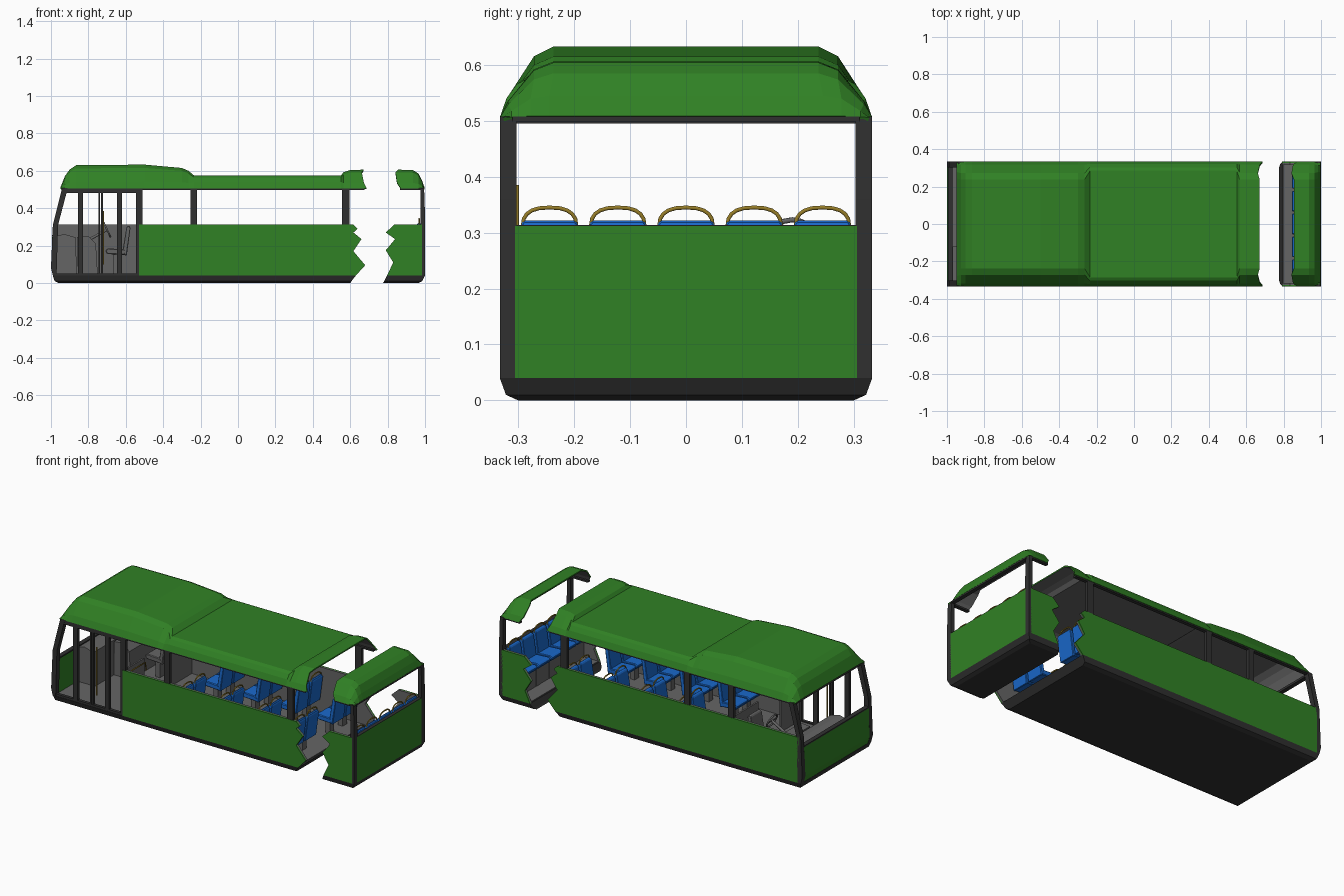
import bpy, bmesh, math
from mathutils import Vector, Matrix

if "Cube" in bpy.data.objects:
    bpy.data.objects.remove(bpy.data.objects["Cube"])


def material(name, rgb):
    m = bpy.data.materials.new(name)
    m.diffuse_color = (*rgb, 1)
    m.use_nodes = True
    m.node_tree.nodes["Principled BSDF"].inputs["Base Color"].default_value = m.diffuse_color
    return m


GREEN = material("green_paint", (0.03, 0.22, 0.018))
DARK = material("dark_trim", (0.03, 0.03, 0.03))
GREY = material("interior_grey", (0.13, 0.13, 0.13))
BLUE = material("seat_blue", (0.01, 0.14, 0.6))
YELLOW = material("rail_yellow", (0.3, 0.2, 0.02))


def mesh_object(name, verts, faces, mats, fix=True):
    me = bpy.data.meshes.new(name)
    me.from_pydata(verts, [], faces)
    if fix:
        bm = bmesh.new()
        bm.from_mesh(me)
        bmesh.ops.recalc_face_normals(bm, faces=bm.faces)
        bm.to_mesh(me)
        bm.free()
    for m in mats:
        me.materials.append(m)
    ob = bpy.data.objects.new(name, me)
    bpy.context.collection.objects.link(ob)
    return ob


def plate(name, pts, y0, y1, mat):
    """Extrude an XZ outline from y0 to y1."""
    n = len(pts)
    verts = [(x, y, z) for y in (y0, y1) for x, z in pts]
    faces = [list(range(n)), list(range(n, 2 * n))]
    faces += [[i, (i + 1) % n, n + (i + 1) % n, n + i] for i in range(n)]
    return mesh_object(name, verts, faces, [mat])


def box(name, x0, x1, y0, y1, z0, z1, mat):
    return plate(name, [(x0, z0), (x1, z0), (x1, z1), (x0, z1)], y0, y1, mat)


def tube(name, pts, r, mat, closed=False):
    cu = bpy.data.curves.new(name, 'CURVE')
    cu.dimensions = '3D'
    cu.bevel_depth = r
    cu.bevel_resolution = 1
    cu.use_fill_caps = True
    sp = cu.splines.new('POLY')
    sp.points.add(len(pts) - 1)
    for p, c in zip(sp.points, pts):
        p.co = (*c, 1)
    sp.use_cyclic_u = closed
    cu.materials.append(mat)
    ob = bpy.data.objects.new(name, cu)
    bpy.context.collection.objects.link(ob)
    bpy.ops.object.select_all(action='DESELECT')
    ob.select_set(True)
    bpy.context.view_layer.objects.active = ob
    bpy.ops.object.convert(target='MESH')


# Chassis skirts, chamfered underneath, each with a broken end
def skirt(name, rings):
    verts = [(x, y, z) for x0, x1, w, z in rings
             for x, y in ((x0, -w), (x1, -w), (x1, w), (x0, w))]
    n = len(rings)
    faces = [[0, 1, 2, 3], [4 * n - 4 + i for i in range(4)]]
    faces += [[4 * k + i, 4 * k + (i + 1) % 4, 4 * k + 4 + (i + 1) % 4, 4 * k + 4 + i]
              for k in range(n - 1) for i in range(4)]
    mesh_object(name, verts, faces, [DARK])


skirt("front_skirt", [(-.96, .60, .30, 0), (-.98, .607, .322, .01), (-.99, .63, .333, .04)])
skirt("rear_skirt", [(.775, .965, .30, 0), (.782, .985, .322, .01), (.797, 1, .333, .04)])
box("front_floor", -.98, .62, -.32, .32, .04, .046, GREY)
box("rear_floor", .80, .985, -.32, .32, .04, .046, GREY)

# Side walls: painted outside, grey lining inside, torn at the break
tear_a = [(.63, .04), (.68, .095), (.617, .17), (.66, .235), (.617, .27), (.64, .29), (.617, .312)]
tear_b = [(.835, .312), (.79, .27), (.84, .235), (.79, .175), (.83, .11), (.797, .04)]
for s, start in ((-1, -.53), (1, -.975)):
    front = [(start, .04)] + tear_a + [(start, .312)]
    rear = tear_b + [(.985, .04), (.985, .312)]
    for nm, outline in (("front", front), ("rear", rear)):
        plate(nm + "_side_panel", outline, s * .333, s * .325, GREEN)
        plate(nm + "_side_lining", outline, s * .325, s * .315, GREY)
box("rear_panel", .99, 1, -.306, .306, .04, .312, GREEN)
box("rear_lining", .982, .99, -.31, .31, .04, .312, GREY)
box("rear_window_sill", .98, 1.0, -.306, .306, .31, .314, DARK)
box("rear_window_header", .975, .998, -.31, .31, .499, .508, DARK)

# Pillars and window headers
for s in (-1, 1):
    for x0, x1 in ((-.545, -.51), (-.255, -.22), (.555, .595)):
        box("window_pillar", x0, x1, s * .331, s * .312, .31, .505, DARK)
    plate("rear_pillar", [(.978, .04), (1, .04), (1, .36), (.995, .508), (.975, .508)],
          s * .333, s * .303, DARK)
    plate("windscreen_pillar",
          [(-.99, .04), (-1, .08), (-.99, .31), (-.94, .508), (-.91, .508),
           (-.962, .31), (-.97, .04)], s * .333, s * .303, DARK)
    box("front_window_header", -.93, .675, s * .331, s * .31, .498, .508, DARK)
    box("rear_window_header_side", .865, .99, s * .331, s * .31, .498, .508, DARK)
box("windscreen_header", -.945, -.92, -.31, .31, .495, .508, DARK)

# Front end below the windscreen
plate("front_panel", [(-.988, .04), (-.999, .08), (-.993, .25), (-.975, .25), (-.975, .04)],
      -.305, .305, GREEN)
box("windscreen_sill", -.995, -.968, -.305, .305, .25, .258, DARK)

# Double door on the near side
for x in (-.842, -.633):
    box("door_post", x - .014, x + .014, -.331, -.313, .04, .5, DARK)
for x in (-.742, -.728):
    box("door_edge", x - .005, x + .005, -.329, -.315, .05, .49, DARK)
box("door_end_post", -.545, -.525, -.331, -.312, .04, .5, DARK)
box("door_header", -.935, -.51, -.332, -.31, .482, .508, DARK)
box("door_sill", -.97, -.53, -.331, -.312, .04, .052, DARK)


# Roof shell lofted through stations; each half section runs from eave to crown
def half(kind, x, top=.63, tear=(0, 0, 0, 0)):
    prof = {"bump": ((.333, 0), (.318, .3), (.272, .86), (.237, 1)),
            "low": ((.333, 0), (.321, .5), (.303, .86), (.285, 1)),
            "end": ((.328, 0), (.312, .3), (.278, .86), (.245, 1))}[kind]
    return [(x + t, w, .506 + (top - .506) * f) for (w, f), t in zip(prof, tear)]


def roof(name, stations):
    rows = [[(x, -w, z) for x, w, z in st] + [(x, w, z) for x, w, z in reversed(st)]
            for st in stations]
    n = len(rows[0])
    verts = [v for r in rows for v in r]
    faces = [[i * n + j, i * n + n + j, i * n + n + j + 1, i * n + j + 1]
             for i in range(len(rows) - 1) for j in range(n - 1)]
    ob = mesh_object(name, verts, faces, [GREEN, GREY], fix=False)
    mod = ob.modifiers.new("thickness", 'SOLIDIFY')
    mod.thickness = .008
    mod.offset = -1
    mod.material_offset = 1


roof("front_roof", [half("end", -.95, .51), half("bump", -.925, .572), half("bump", -.90, .607),
                    half("bump", -.865, .63), half("bump", -.5, .633), half("bump", -.30, .615),
                    half("bump", -.265, .6), half("low", -.235, .575), half("low", .55, .575),
                    half("bump", .565, .593), half("bump", .60, .604),
                    half("bump", .67, .606, (.018, .003, -.008, .002))])
roof("rear_roof", [half("bump", .85, .606, (.02, 0, -.008, .005)), half("bump", .935, .604),
                   half("bump", .965, .585), half("end", .985, .545), half("end", .998, .509)])


# Seats with cushion, reclined back, leg and grab handle
def handle(x, y, z, w, h):
    pts = []
    for i in range(11):
        a = math.pi * i / 10
        c, s = math.cos(a), math.sin(a)
        pts.append((x, y - w * math.copysign(abs(c) ** .8, c), z + h * s ** .8))
    tube("grab_handle", pts, .004, YELLOW)


def seat(x, y, top, mat=BLUE, grip=True, leg=True):
    w = .055
    c = top - .125
    parts = [plate("seat_cushion", [(x - .125, c - .025), (x - .135, c - .006), (x - .12, c + .005),
                                    (x - .03, c), (x - .025, c - .03)], y - w, y + w, mat),
             plate("seat_back", [(x - .045, c - .025), (x - .022, top - .01), (x - .016, top),
                                 (x - .004, top), (x, top - .012), (x - .02, c - .035)],
                   y - w, y + w, mat)]
    for v in parts[1].data.vertices:
        if v.co.z > top - .002:
            v.co.y = y + (v.co.y - y) * .84
    for p in parts:
        b = p.modifiers.new("soft_edge", 'BEVEL')
        b.width = .004
        b.segments = 1
    if leg:
        box("seat_leg", x - .09, x - .06, y - .02, y + .02, .045, c - .025, GREY)
    if grip:
        handle(x - .01, y, top - .01, .048, .033)


for x in (-.15, .10, .35, .59):
    for y in (-.25, -.13, .13, .25):
        seat(x, y, .282)
for i in range(-2, 3):
    seat(.978, i * .122, .322)
box("rear_bench_base", .89, .975, -.31, .31, .045, .17, GREY)

# Driver's area: dashboard, seat, steering wheel, partitions and door pole
plate("dashboard", [(-.975, .045), (-.975, .25), (-.93, .262), (-.87, .245), (-.86, .045)],
      -.12, .315, GREY)
plate("driver_console", [(-.86, .045), (-.86, .245), (-.80, .25), (-.76, .21), (-.75, .045)],
      .06, .315, GREY)
seat(-.575, .19, .305, GREY, False)
tilt = Matrix.Rotation(math.radians(65), 3, 'Y')
hub = Vector((-.70, .19, .285))
ring = [hub + tilt @ Vector((.042 * math.cos(a), .042 * math.sin(a), 0))
        for a in (2 * math.pi * i / 16 for i in range(16))]
tube("steering_wheel", ring, .005, GREY, True)
tube("steering_spoke", [ring[4], ring[12]], .004, GREY)
tube("steering_column", [hub, (-.79, .19, .235)], .008, GREY)
box("driver_partition", -.535, -.525, .08, .315, .045, .312, GREY)
box("door_partition", -.53, -.52, -.315, -.14, .045, .312, GREY)
tube("door_pole", [(-.72, -.302, .10), (-.72, -.302, .385)], .004, YELLOW)
tube("partition_rail", [(-.50, -.30, .25), (-.50, -.29, .30), (-.50, -.16, .30), (-.50, -.15, .25)],
     .004, YELLOW)
